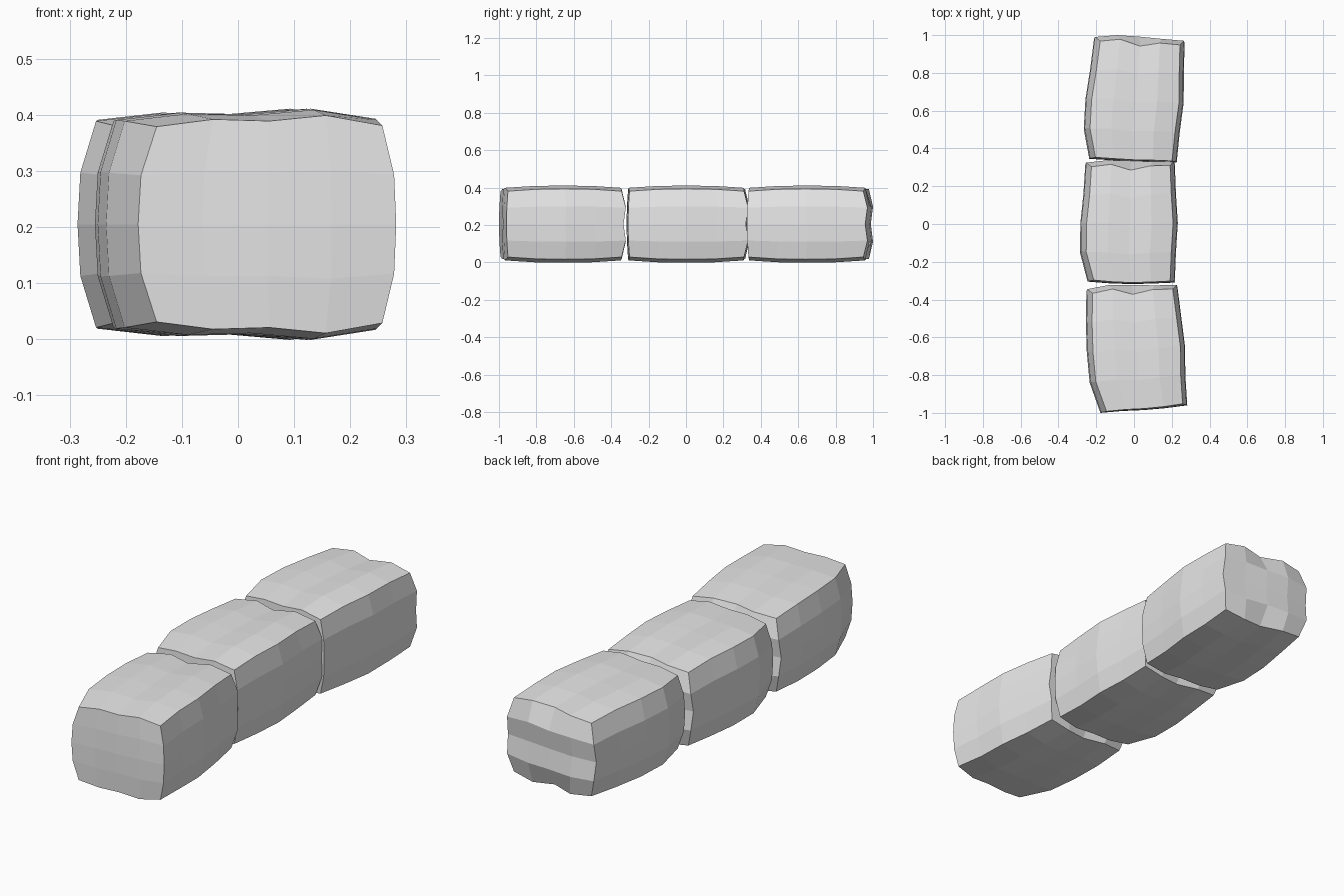
import bpy, bmesh

if "Cube" in bpy.data.objects:
    bpy.data.objects.remove(bpy.data.objects["Cube"])

stone = bpy.data.materials.new("light grey stone")
stone.diffuse_color = (0.8, 0.8, 0.8, 1)
stone.use_nodes = True
stone.node_tree.nodes["Principled BSDF"].inputs["Base Color"].default_value = stone.diffuse_color

HALF_HEIGHT = [0.178, 0.191, 0.188, 0.198, 0.180]   # across the width, left to right


def idx(t):
    return int(round((t + 1) * 2))


def stone_block(name, left, right, front, back):
    """Cube cut 4x4 per side, then shaped by its plan outline (5 stations per side)."""
    bm = bmesh.new()
    bmesh.ops.create_cube(bm, size=2)
    bmesh.ops.subdivide_edges(bm, edges=bm.edges[:], cuts=3, use_grid_fill=True)
    for vert in bm.verts:
        u, v, w = (round(c * 2) / 2 for c in vert.co)
        # sides lean in towards the top and bottom edges
        lean = {0: 0.0, 0.5: 0.005, 1: 0.033}[abs(w)]
        lx, rx = left[idx(v)] + lean, right[idx(v)] - lean * 0.75
        x = lx + (rx - lx) * (u + 1) / 2
        # front face gently curved, back face dented at the top and bottom middle
        fy = front[idx(u)] + 0.008 * w * w
        by = back[idx(u)] - (0.022 if abs(w) == 1 else 0) - (0.012 if w == 0 else 0)
        if u == 0 and abs(w) == 1:
            by -= 0.028
        y = fy + (by - fy) * (v + 1) / 2
        # wavy top and bottom, fuller in the middle of the length
        h = HALF_HEIGHT[idx(u)] + 0.008 * (1 - v * v)
        if abs(v) == 1:
            h -= 0.004
        z = 0.205 + w * h
        vert.co = (x, y, z)
    bmesh.ops.recalc_face_normals(bm, faces=bm.faces[:])
    mesh = bpy.data.meshes.new(name)
    bm.to_mesh(mesh)
    bm.free()
    mesh.materials.append(stone)
    obj = bpy.data.objects.new(name, mesh)
    bpy.context.collection.objects.link(obj)
    return obj


# Three stones laid end to end
stone_block("front_stone",
            [-0.178, -0.235, -0.25, -0.255, -0.252],
            [0.282, 0.272, 0.27, 0.25, 0.23],
            [-1.0, -0.99, -0.985, -0.975, -0.96],
            [-0.345, -0.322, -0.322, -0.325, -0.322])
stone_block("middle_stone",
            [-0.246, -0.286, -0.284, -0.268, -0.258],
            [0.216, 0.222, 0.232, 0.222, 0.216],
            [-0.305, -0.314, -0.318, -0.315, -0.31],
            [0.325, 0.338, 0.335, 0.33, 0.332])
stone_block("back_stone",
            [-0.237, -0.266, -0.257, -0.232, -0.212],
            [0.226, 0.242, 0.263, 0.264, 0.268],
            [0.345, 0.338, 0.332, 0.33, 0.326],
            [0.99, 1.0, 0.992, 0.98, 0.97])
